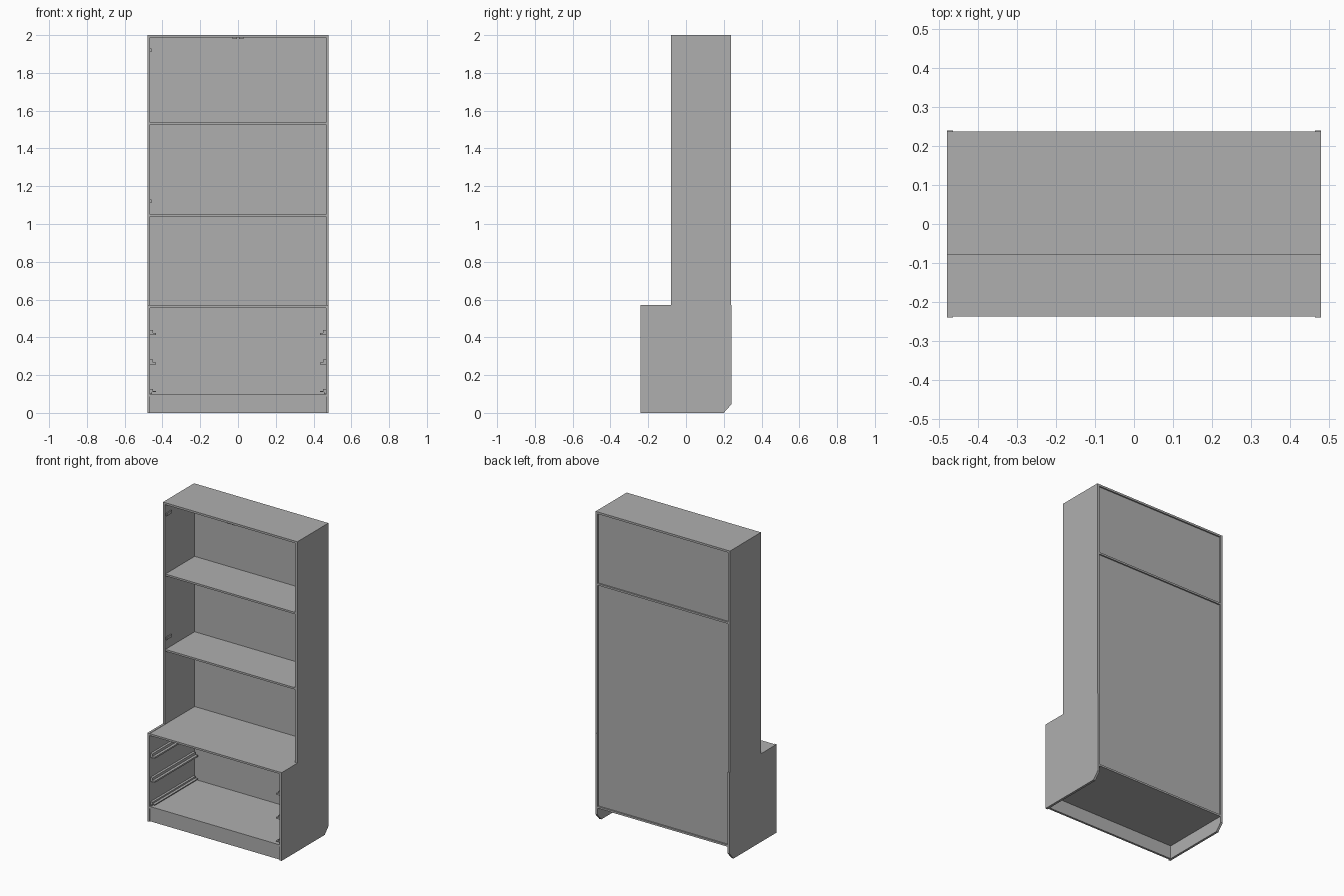
import bpy
import bmesh

if "Cube" in bpy.data.objects:
    bpy.data.objects.remove(bpy.data.objects["Cube"])

grey = bpy.data.materials.new("matte_grey")
grey.use_nodes = True
colour = (0.43, 0.43, 0.43, 1)
grey.diffuse_color = colour
grey.node_tree.nodes["Principled BSDF"].inputs["Base Color"].default_value = colour


def finish(name, bm):
    bmesh.ops.recalc_face_normals(bm, faces=bm.faces)
    mesh = bpy.data.meshes.new(name)
    bm.to_mesh(mesh)
    bm.free()
    mesh.materials.append(grey)
    obj = bpy.data.objects.new(name, mesh)
    bpy.context.collection.objects.link(obj)
    return obj


def box(name, x, y, z):
    """Box from (low, high) ranges on each axis."""
    bm = bmesh.new()
    bmesh.ops.create_cube(bm, size=1)
    for v in bm.verts:
        for axis, (low, high) in enumerate((x, y, z)):
            v.co[axis] = high if v.co[axis] > 0 else low
    return finish(name, bm)


def prism(name, points, shift):
    """Closed outline swept along a vector."""
    bm = bmesh.new()
    face = bm.faces.new([bm.verts.new(p) for p in points])
    swept = bmesh.ops.extrude_face_region(bm, geom=[face], use_keep_orig=True)
    moved = [g for g in swept["geom"] if isinstance(g, bmesh.types.BMVert)]
    bmesh.ops.translate(bm, verts=moved, vec=shift)
    return finish(name, bm)


OUT, IN = 0.48, 0.465      # outer and inner faces of the side panels
FRONT, STEP, BACK = -0.24, -0.08, 0.24
inner = (-IN, IN)

# Stepped side panels with a clipped rear foot
outline = [(FRONT, 0), (0.20, 0), (BACK, 0.045), (BACK, 0.57), (0.237, 0.57),
           (0.237, 1.987), (STEP, 1.987), (STEP, 0.57), (FRONT, 0.57)]
for side, sign in (("left", 1), ("right", -1)):
    prism(side + "_side_panel", [(sign * IN, y, z) for y, z in outline],
          (sign * (OUT - IN), 0, 0))

# Top board, shelves and plinth
box("top_board", (-OUT, OUT), (STEP, 0.237), (1.987, 2))
box("upper_shelf", inner, (-0.077, 0.237), (1.526, 1.538))
box("middle_shelf", inner, (-0.077, 0.225), (1.039, 1.051))
box("step_shelf", inner, (-0.237, 0.225), (0.556, 0.568))
box("bottom_shelf", inner, (-0.237, 0.237), (0.086, 0.098))
box("plinth", inner, (-0.232, -0.218), (0, 0.086))

# Recessed back panels
box("lower_back_panel", inner, (0.222, 0.228), (0.098, 1.526))
box("upper_back_panel", inner, (0.222, 0.228), (1.538, 1.987))

# Drawer runners on both inner walls
profile = [(0, 0.027), (0.015, 0.027), (0.015, 0.017), (0.032, 0.017),
           (0.032, 0.011), (0.009, 0.011), (0.009, 0), (0, 0)]
for level, height in (("bottom", 0.099), ("middle", 0.257), ("top", 0.412)):
    for side, sign in (("left", 1), ("right", -1)):
        flip = level != "bottom"
        pts = []
        for d, h in profile:
            # Upper runners carry their flange at the bottom edge
            z = max(0, h - 0.011) * 1.65 if flip else h
            pts.append((sign * (IN - d), -0.23, height + z))
        prism(side + "_" + level + "_runner", pts, (0, 0.44, 0))

# Hinge plates on the right wall and door catches under the top
for name, z in (("upper_hinge_plate", 1.92), ("lower_hinge_plate", 1.12)):
    box(name, (-IN, -IN + 0.006), (-0.07, -0.02), (z - 0.009, z + 0.009))
for name, x in (("left_door_catch", 0.017), ("right_door_catch", -0.017)):
    box(name, (x - 0.011, x + 0.011), (-0.07, -0.03), (1.979, 1.987))
